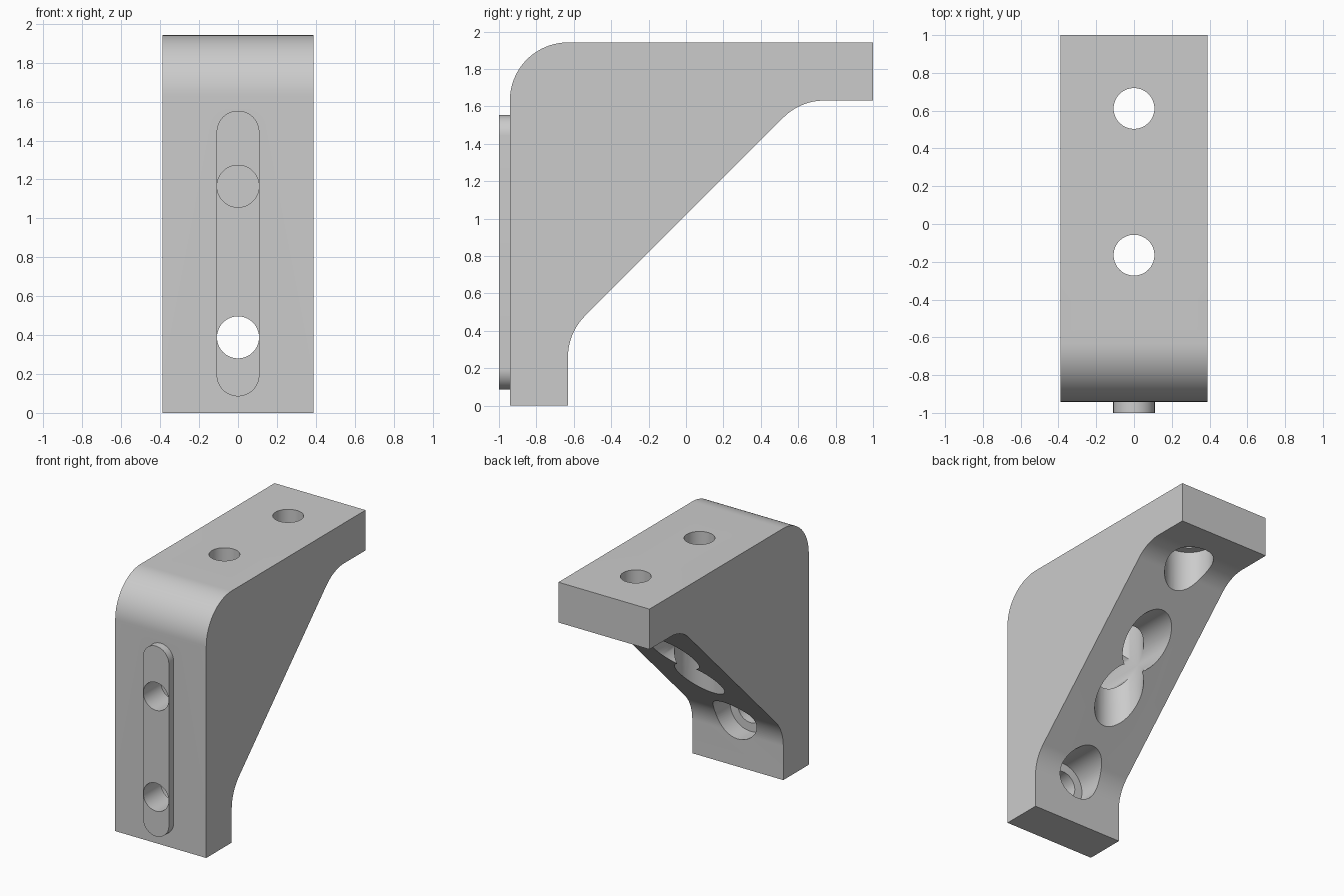
import bpy, bmesh
from math import sin, cos, pi, radians
from mathutils import Vector

if "Cube" in bpy.data.objects:
    bpy.data.objects.remove(bpy.data.objects["Cube"])

MM = 2 / 51.5                  # design grid: 51.5 units long overall
FRONT, TOP = -1 + 1.5 * MM, 50 * MM
WALL, FILLET = 8 * MM, 8 * MM
HALF_WIDTH = 10 * MM
HOLE_R, BORE_R, FLOOR = 0.108, 4.5 * MM, 4 * MM
SPACING = (10 * MM, 30 * MM)

grey = bpy.data.materials.new("plain grey")
grey.use_nodes = True
colour = (0.6, 0.6, 0.6, 1)
grey.diffuse_color = colour
grey.node_tree.nodes["Principled BSDF"].inputs["Base Color"].default_value = colour


def round_corner(prev, corner, nxt, radius, steps=16):
    """Points of a tangent arc replacing a corner."""
    a, c, b = Vector(prev), Vector(corner), Vector(nxt)
    u, v = (a - c).normalized(), (b - c).normalized()
    half = u.angle(v) / 2
    centre = c + (u + v).normalized() * (radius / sin(half))
    reach = radius * cos(half) / sin(half)
    start = (c + u * reach - centre).normalized()
    end = (c + v * reach - centre).normalized()
    return [centre + start.slerp(end, i / steps).normalized() * radius
            for i in range(steps + 1)]


def prism(name, points, offset):
    """Solid made by sweeping a closed outline along offset."""
    bm = bmesh.new()
    base = [bm.verts.new(p) for p in points]
    far = [bm.verts.new(Vector(p) + Vector(offset)) for p in points]
    bm.faces.new(base)
    bm.faces.new(far[::-1])
    for i in range(len(base)):
        bm.faces.new((base[i - 1], far[i - 1], far[i], base[i]))
    bmesh.ops.recalc_face_normals(bm, faces=bm.faces[:])
    mesh = bpy.data.meshes.new(name)
    bm.to_mesh(mesh)
    bm.free()
    mesh.materials.append(grey)
    obj = bpy.data.objects.new(name, mesh)
    bpy.context.scene.collection.objects.link(obj)
    return obj


def combine(target, tool, operation):
    """Apply a boolean and discard the tool."""
    mod = target.modifiers.new("combine", 'BOOLEAN')
    mod.operation, mod.solver, mod.object = operation, 'EXACT', tool
    bpy.context.view_layer.update()
    bpy.ops.object.modifier_apply(modifier=mod.name)
    bpy.data.objects.remove(tool)


def circle(radius, steps=64):
    return [(radius * cos(2 * pi * i / steps), radius * sin(2 * pi * i / steps))
            for i in range(steps)]


# Bracket side profile (y, z), with rounded outer and inner corners
inner_y, under_z = FRONT + WALL, TOP - WALL
low_corner = (inner_y, 10 * MM)
high_corner = (FRONT + 40 * MM, under_z)
profile = [(FRONT, 0)]
profile += round_corner((FRONT, 0), (FRONT, TOP), (1, TOP), FILLET, 24)
profile += [(1, TOP), (1, under_z)]
profile += round_corner((1, under_z), high_corner, low_corner, FILLET)
profile += round_corner(high_corner, low_corner, (inner_y, 0), FILLET)
profile += [(inner_y, 0)]
bracket = prism("bracket", [(-HALF_WIDTH, y, z) for y, z in profile],
                (2 * HALF_WIDTH, 0, 0))
for obj in bpy.context.selected_objects:
    obj.select_set(False)
bpy.context.view_layer.objects.active = bracket
bracket.select_set(True)

# Locating rib with round ends on the front face
RIB_R, RIB_LOW, RIB_HIGH = 0.11, 0.195, 1.443
ring = circle(RIB_R)
rib = [(x, -1, RIB_HIGH + z) for x, z in ring[:33]]
rib += [(x, -1, RIB_LOW + z) for x, z in ring[32:] + ring[:1]]
combine(bracket, prism("front_rib", rib, (0, 1.5 * MM + 0.02, 0)), 'UNION')

# Screw holes with wide head clearance, through the front and top plates
for s in SPACING:
    for radius, front_y, top_z in ((HOLE_R, -1.1, TOP + 0.1),
                                   (BORE_R, FRONT + FLOOR, TOP - FLOOR)):
        ring = circle(radius)
        across = prism("front_hole_cutter", [(x, front_y, s + z) for x, z in ring],
                       (0, 0.5 - front_y, 0))
        combine(bracket, across, 'DIFFERENCE')
        centre_y = FRONT + TOP - s
        down = prism("top_hole_cutter", [(x, centre_y + y, top_z) for x, y in ring],
                     (0, 0, 0.5 - top_z))
        combine(bracket, down, 'DIFFERENCE')

bpy.ops.object.shade_smooth_by_angle(angle=radians(30))
